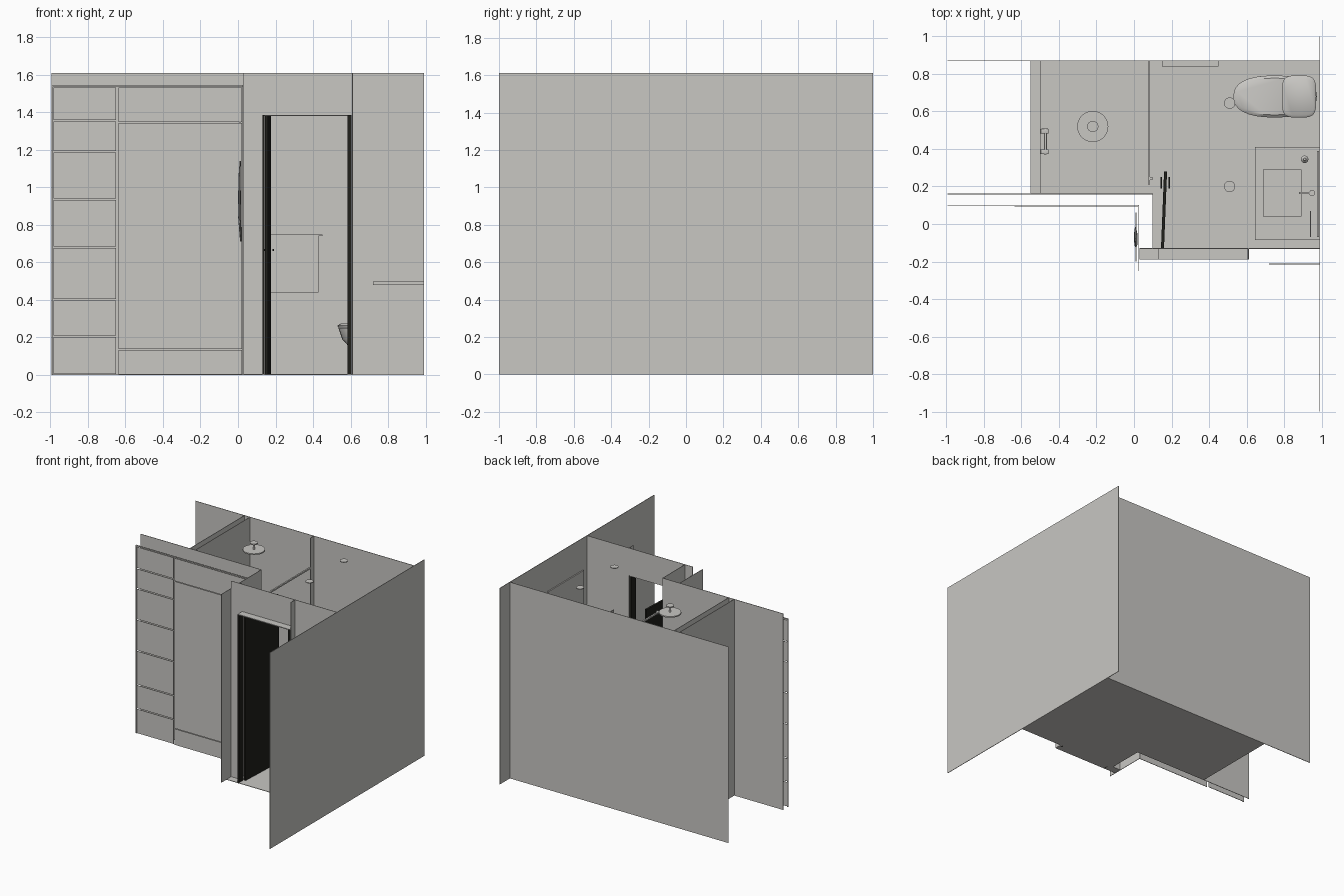
import bpy, bmesh, math
from mathutils import Vector

cube = bpy.data.objects.get("Cube")
if cube:
    bpy.data.objects.remove(cube, do_unlink=True)


def material(name, rgb):
    m = bpy.data.materials.new(name)
    m.diffuse_color = (*rgb, 1)
    m.use_nodes = True
    m.node_tree.nodes["Principled BSDF"].inputs["Base Color"].default_value = (*rgb, 1)
    return m


GREY = material("warm grey", (0.58, 0.57, 0.545))
BLACK = material("near black", (0.014, 0.014, 0.011))
T = 0.004       # sheet thickness
H = 1.61        # wall height


def finish(name, bm, mat=GREY, smooth=False):
    bmesh.ops.recalc_face_normals(bm, faces=bm.faces)
    me = bpy.data.meshes.new(name)
    bm.to_mesh(me)
    bm.free()
    ob = bpy.data.objects.new(name, me)
    bpy.context.collection.objects.link(ob)
    me.materials.append(mat)
    if smooth:
        bpy.ops.object.select_all(action='DESELECT')
        ob.select_set(True)
        bpy.context.view_layer.objects.active = ob
        bpy.ops.object.shade_smooth_by_angle(angle=math.radians(40))
    return ob


def box(name, x, y, z, mat=GREY, bevel=0):
    bm = bmesh.new()
    bmesh.ops.create_cube(bm, size=1)
    for v in bm.verts:
        v.co = Vector([r[0] if c < 0 else r[1] for c, r in zip(v.co, (x, y, z))])
    if bevel:
        bmesh.ops.bevel(bm, geom=bm.edges[:], offset=bevel, segments=3, affect='EDGES', profile=0.5)
    return finish(name, bm, mat, bevel > 0)


def wall_x(name, x, y, z=(0, H), mat=GREY):
    return box(name, (x - T / 2, x + T / 2), y, z, mat)


def wall_y(name, y, x, z=(0, H), mat=GREY):
    return box(name, x, (y - T / 2, y + T / 2), z, mat)


def loft(name, rings, power=2.0, n=32):
    """Stack of rounded rings: (centre x, centre y, radius x, radius y, z)."""
    bm = bmesh.new()
    loops = []
    for cx, cy, rx, ry, z in rings:
        loop = []
        for i in range(n):
            c, s = math.cos(math.tau * i / n), math.sin(math.tau * i / n)
            loop.append(bm.verts.new((cx + rx * math.copysign(abs(c) ** (2 / power), c),
                                      cy + ry * math.copysign(abs(s) ** (2 / power), s), z)))
        loops.append(loop)
    for a, b in zip(loops, loops[1:]):
        for i in range(n):
            bm.faces.new((a[i], a[(i + 1) % n], b[(i + 1) % n], b[i]))
    bm.faces.new(loops[0])
    bm.faces.new(loops[-1])
    return finish(name, bm, smooth=True)


def disc(name, x, y, r, z0, z1):
    return loft(name, [(x, y, r, r, z0), (x, y, r, r, z1)])


# Floor with its notch and the threshold
bm = bmesh.new()
outline = [(-.55, .16), (.10, .16), (.10, -.13), (.99, -.13), (.99, .87), (-.55, .87)]
face = bm.faces.new([bm.verts.new((x, y, 0)) for x, y in outline])
up = bmesh.ops.extrude_face_region(bm, geom=[face])
bmesh.ops.translate(bm, vec=(0, 0, T), verts=[g for g in up["geom"] if isinstance(g, bmesh.types.BMVert)])
finish("floor", bm)
box("threshold", (.03, .61), (-.19, -.13), (0, T))

# Outer and inner walls
wall_x("right_wall", .99, (-1, 1))
wall_y("back_wall", .87, (-.995, .99))
wall_y("left_front_wall", .16, (-.995, .10))
wall_x("notch_wall", .10, (-.13, .16))
wall_x("shower_outer_wall", -.55, (.16, .87))
wall_x("shower_inner_wall", -.50, (.16, .87))
wall_x("shower_stub_wall", .08, (.82, .87))
wall_y("entry_wall_left", -.13, (.03, .13))
wall_y("entry_wall_header", -.13, (.13, .605), (1.385, H))
wall_y("entry_wall_right", -.13, (.605, .99))
wall_x("entry_return_wall", .61, (-.19, -.13))
box("front_rail", (.72, .99), (-.215, -.21), (.48, .497))

# Door frame and the open door
box("left_jamb", (.13, .14), (-.19, -.13), (0, 1.385), BLACK)
box("right_jamb", (.585, .605), (-.19, -.13), (0, 1.385), BLACK)
box("lintel", (.13, .605), (-.19, -.13), (1.38, 1.386))
door = box("open_door", (-.008, .008), (0, .41), (.005, 1.38), BLACK)
door.location = (.152, -.13, 0)
door.rotation_euler.z = -.04
for side in (-1, 1):
    box("door_handle", (.167 + side * .022 - .004, .167 + side * .022 + .004),
        (.19, .25), (.66, .672), BLACK)

# Wardrobe front: stacked drawers, tall panel with top and bottom strips
GAP = .004
levels = [0, .205, .40, .68, .935, 1.19, 1.355, 1.535]
for a, b in zip(levels, levels[1:]):
    wall_y("wardrobe_drawer", .097, (-.985, -.65), (a + GAP, b - GAP))
tall = [0, .135, 1.345, 1.535]
for a, b in zip(tall, tall[1:]):
    wall_y("wardrobe_panel", .092, (-.638, .02), (a + GAP / 2, b - GAP / 2))
wall_y("wardrobe_side_strip", .097, (-.995, -.988), (0, 1.535))
wall_y("wardrobe_top_strip", .097, (-.995, .025), (1.535, 1.545))
wall_x("wardrobe_open_door", .025, (-.25, .10), (0, 1.545))
box("wardrobe_rail", (.008, .012), (-.2, .06), (1.34, 1.348))
loft("hanging_cloth", [(.015, -.08, .004, .04, .71), (.008, -.07, .008, .055, .85),
                       (.008, -.06, .006, .04, 1.05), (.012, -.05, .003, .015, 1.14)], n=16)

# Shower rail, overhead shower and mixer
box("shower_screen_rail", (.074, .086), (.21, .82), (1.36, 1.372))
box("rail_knob", (.08, .098), (.235, .25), (1.35, 1.372))
disc("shower_head", -.22, .52, .083, 1.545, 1.555)
disc("shower_stem", -.22, .52, .008, 1.555, 1.6)
disc("shower_ceiling_plate", -.22, .52, .03, 1.6, H)
box("shower_mixer", (-.48, -.465), (.37, .51), (.68, .70), bevel=.004)
for y in (.385, .495):
    box("mixer_mount", (-.498, -.455), (y - .013, y + .013), (.677, .703), bevel=.004)

# Ceiling lamps
for y in (.2, .645):
    disc("ceiling_lamp", .51, y, .03, H - .006, H)

# Radiator on the back wall
box("radiator_panel", (.17, .43), (.845, .868), (.44, .745))
box("radiator_top", (.15, .45), (.84, .868), (.74, .748))

# Wall-hung toilet: bowl, lid and cistern
loft("toilet_bowl", [(.86, .68, .11, .06, .06), (.79, .68, .18, .08, .13),
                     (.765, .68, .21, .1, .19), (.75, .68, .215, .108, .25)], 2.4)
loft("toilet_lid", [(.75, .68, .215, .108, .252), (.75, .68, .22, .112, .262),
                    (.75, .68, .2, .098, .274)], 2.4)
loft("toilet_cistern", [(.88, .68, .08, .1, .27), (.88, .68, .09, .11, .46),
                        (.88, .68, .092, .112, .49), (.88, .68, .08, .1, .5)], 4)

# Vanity: counter around a sunken basin, cabinet, tap, bottle and mirror
TOP = (.53, .57)
box("counter_front", (.645, .69), (-.085, .41), TOP)
box("counter_back", (.89, .988), (-.085, .41), TOP)
box("counter_end", (.69, .89), (-.085, .04), TOP)
box("counter_end", (.69, .89), (.29, .41), TOP)
box("basin_bottom", (.69, .89), (.04, .29), (.53, .535))
box("vanity_cabinet", (.655, .988), (-.08, .405), (.25, .53))
disc("tap_base", .95, .165, .016, .57, .66)
box("tap_spout", (.88, .95), (.16, .17), (.645, .655))
loft("soap_bottle", [(.91, .345, .02, .02, .57), (.91, .345, .02, .02, .64),
                     (.91, .345, .007, .007, .655), (.91, .345, .007, .007, .68)], n=16)
box("towel_bar", (.938, .944), (-.07, .07), (.72, .726))
box("mirror", (.976, .986), (-.07, .39), (.8, 1.35))
